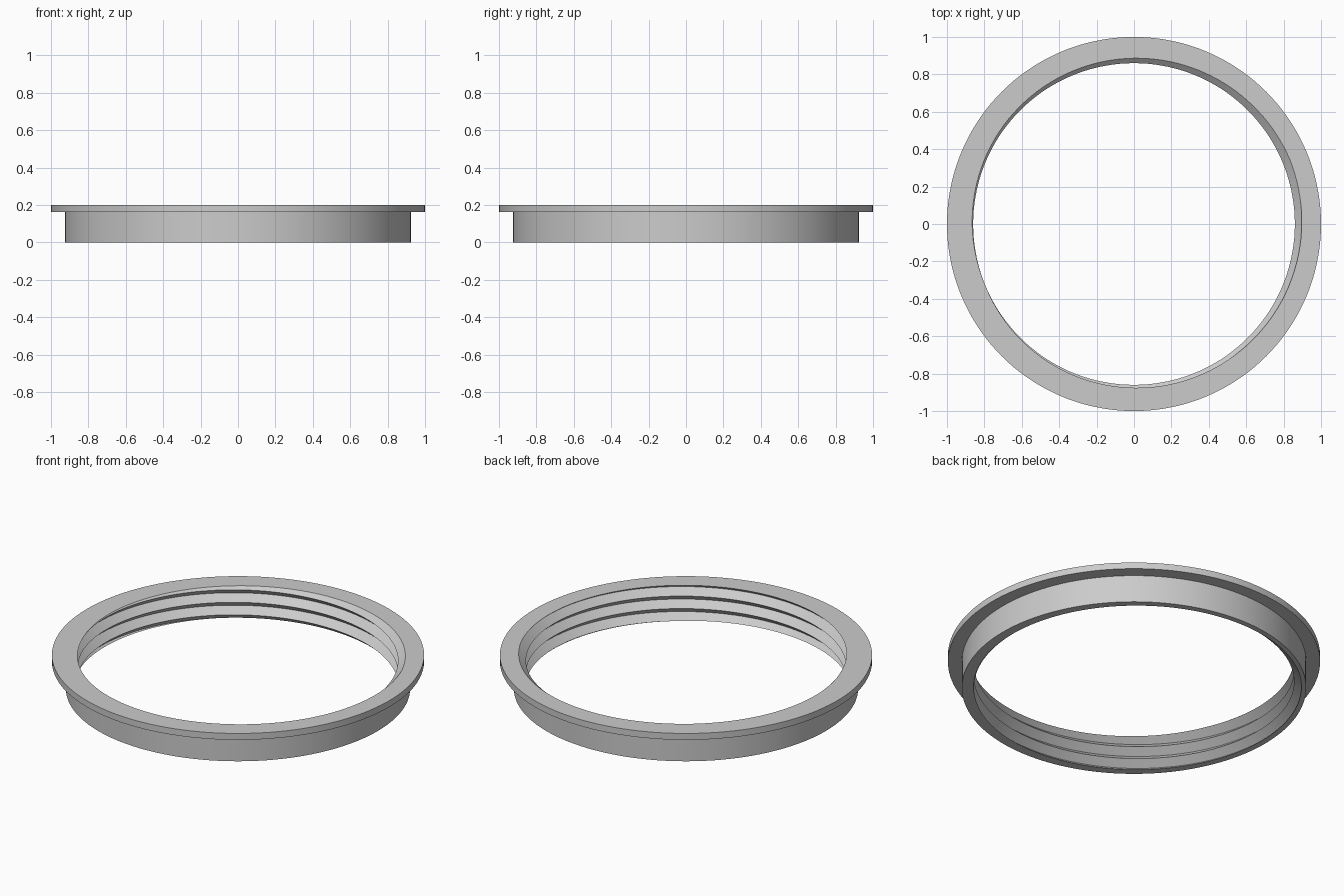
import bpy
import bmesh
import math

if "Cube" in bpy.data.objects:
    bpy.data.objects.remove(bpy.data.objects["Cube"])

SEG = 144                    # steps around the ring
HEIGHT, LIP_Z = 0.20, 0.162  # total height, underside of the flange
BODY_R, LIP_R = 0.925, 1.0   # outer radii
CREST_R, ROOT_R = 0.86, 0.902
PITCH = 0.074
START = math.radians(203)    # angle where a thread crest meets the top face

mat = bpy.data.materials.new("grey_metal")
mat.diffuse_color = (0.60, 0.60, 0.60, 1)
mat.use_nodes = True
mat.node_tree.nodes["Principled BSDF"].inputs["Base Color"].default_value = mat.diffuse_color


def thread_radius(z, crest_z):
    """Radius of the V-shaped inner thread at a height."""
    t = ((z - crest_z) / PITCH) % 1.0
    return CREST_R + (ROOT_R - CREST_R) * (1 - abs(2 * t - 1))


def section(angle):
    """Closed cross-section of the ring at one angle, as (radius, z)."""
    crest_z = HEIGHT + PITCH * (angle - START) / math.tau
    points = []
    for k in range(-9, 6):  # crests and roots, cut flush at both end faces
        z = min(max(crest_z + k * PITCH / 2, 0.0), HEIGHT)
        points.append((thread_radius(z, crest_z), z))
    return points + [(LIP_R, HEIGHT), (LIP_R, LIP_Z), (BODY_R, LIP_Z), (BODY_R, 0.0)]


# Threaded ring with flange: sections joined around the axis
bm = bmesh.new()
columns = []
for i in range(SEG + 1):
    a = math.tau * i / SEG
    columns.append([bm.verts.new((r * math.cos(a), r * math.sin(a), z))
                    for r, z in section(a)])
for c0, c1 in zip(columns, columns[1:]):
    n = len(c0)
    for j in range(n):
        k = (j + 1) % n
        bm.faces.new((c0[j], c0[k], c1[k], c1[j]))
bmesh.ops.remove_doubles(bm, verts=bm.verts[:], dist=1e-5)
bmesh.ops.dissolve_degenerate(bm, edges=bm.edges[:], dist=1e-5)
bmesh.ops.recalc_face_normals(bm, faces=bm.faces[:])

mesh = bpy.data.meshes.new("threaded_ring")
bm.to_mesh(mesh)
bm.free()
mesh.materials.append(mat)
ring = bpy.data.objects.new("threaded_ring", mesh)
bpy.context.collection.objects.link(ring)
bpy.context.view_layer.objects.active = ring
ring.select_set(True)
bpy.ops.object.shade_smooth_by_angle(angle=math.radians(30))
